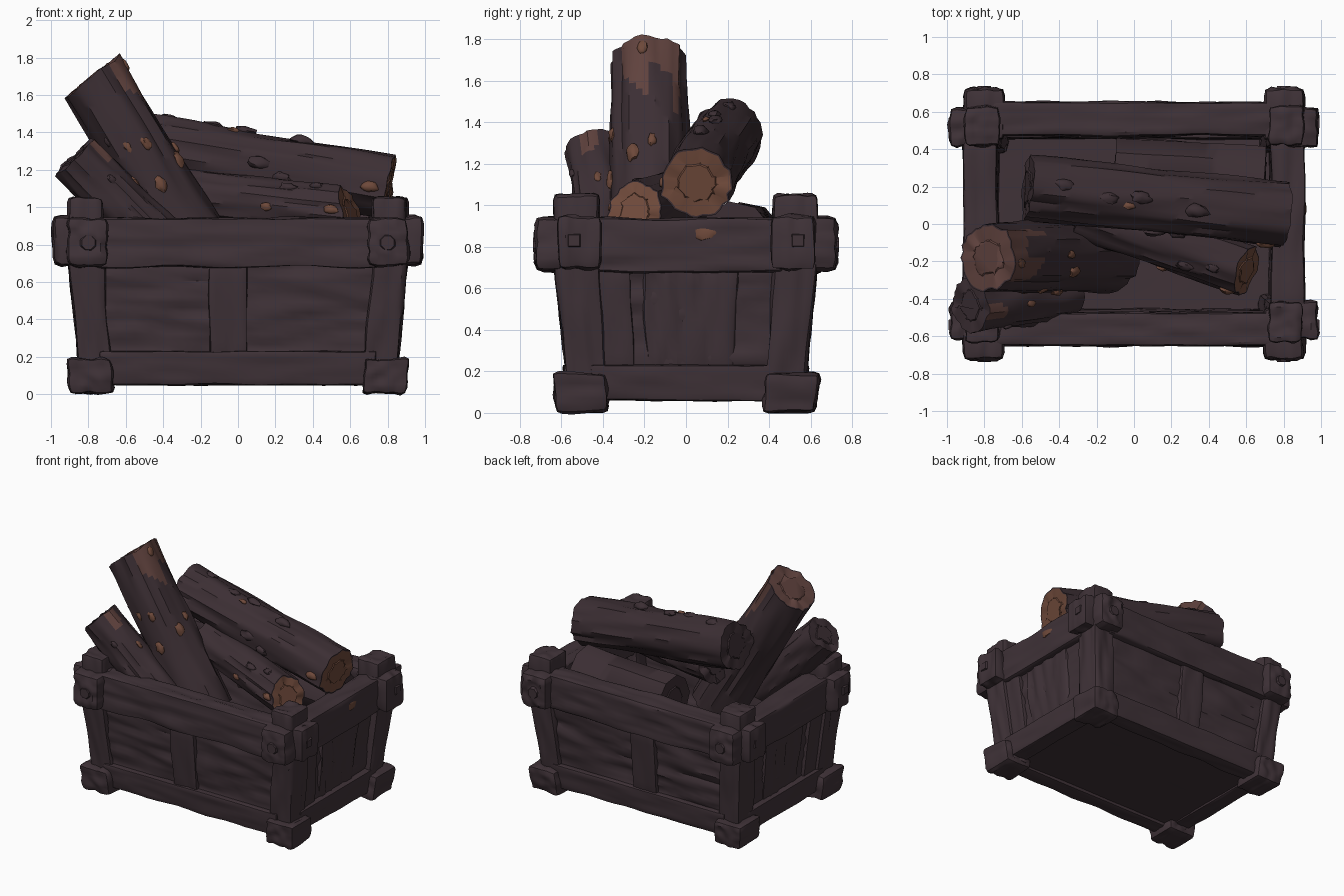
import bpy, bmesh, math
from mathutils import Vector, Matrix, noise

cube = bpy.data.objects.get("Cube")
if cube:
    bpy.data.objects.remove(cube, do_unlink=True)


def material(name, rgb):
    m = bpy.data.materials.new(name)
    m.use_nodes = True
    m.diffuse_color = (*rgb, 1)
    bsdf = next(n for n in m.node_tree.nodes if n.type == 'BSDF_PRINCIPLED')
    bsdf.inputs["Base Color"].default_value = (*rgb, 1)
    bsdf.inputs["Roughness"].default_value = 0.9
    return m


CRATE = material("crate_wood", (0.050, 0.032, 0.039))
BARK = material("dark_bark", (0.045, 0.028, 0.034))
CUT = material("cut_wood", (0.155, 0.066, 0.042))
BARE = material("bare_wood", (0.115, 0.054, 0.047))


def finish(bm, name, mats, angle=35):
    bmesh.ops.recalc_face_normals(bm, faces=bm.faces[:])
    mesh = bpy.data.meshes.new(name)
    bm.to_mesh(mesh)
    bm.free()
    for m in mats:
        mesh.materials.append(m)
    for p in mesh.polygons:
        p.use_smooth = True
    mesh.set_sharp_from_angle(angle=math.radians(angle))
    ob = bpy.data.objects.new(name, mesh)
    bpy.context.collection.objects.link(ob)
    return ob


def taper(co):
    # the crate narrows towards its foot
    d = 0.1 * (min(co.z, 0.7) - 0.7)
    co.x *= 1 + d / 0.9
    co.y *= 1 + d / 0.62


def beam(name, xr, yr, zr, bevel=0.015, rough=0.01):
    # rough-hewn block with grain running along its longest side
    lo = Vector((min(xr), min(yr), min(zr)))
    hi = Vector((max(xr), max(yr), max(zr)))
    size, mid = hi - lo, (hi + lo) / 2
    bm = bmesh.new()
    bmesh.ops.create_cube(bm, size=1)
    for v in bm.verts:
        v.co = Vector(a * b for a, b in zip(v.co, size))
    bmesh.ops.bevel(bm, geom=bm.edges[:], offset=bevel, segments=2, profile=0.6, affect='EDGES')
    axis = max(range(3), key=lambda i: size[i])
    for i in range(3):
        cuts = min(16, int(size[i] / (0.09 if i == axis else 0.03)))
        edges = [e for e in bm.edges
                 if abs((e.verts[0].co - e.verts[1].co)[i]) > size[i] - 2.5 * bevel]
        if cuts and edges:
            bmesh.ops.subdivide_edges(bm, edges=edges, cuts=cuts, use_grid_fill=True)
    bm.normal_update()
    freq = [4 if i == axis else 17 for i in range(3)]
    moved = []
    for v in bm.verts:
        p = v.co + mid
        n = noise.noise(Vector(a * f for a, f in zip(p, freq)))
        moved.append(p + v.normal * rough * n)
    for v, p in zip(bm.verts, moved):
        v.co = p
        taper(v.co)
    return finish(bm, name, [CRATE])


def blob(name, at, frame, size, mat):
    bm = bmesh.new()
    bmesh.ops.create_icosphere(bm, subdivisions=2, radius=1)
    for v in bm.verts:
        k = 1 + 0.5 * noise.noise(v.co * 1.5 + at * 9)
        v.co = at + frame @ Vector(a * s * k for a, s in zip(v.co, size))
    finish(bm, name, [mat], 50)


def peg(name, at, axis, sides, radius):
    bm = bmesh.new()
    turn = Vector((0, 0, 1)).rotation_difference(axis).to_matrix().to_4x4()
    bmesh.ops.create_cone(bm, cap_ends=True, segments=sides, radius1=radius * 1.15,
                          radius2=radius * 0.85, depth=0.03,
                          matrix=Matrix.Translation(at) @ turn @ Matrix.Rotation(math.pi / sides, 4, 'Z'))
    finish(bm, name, [CRATE])


# Corner posts with feet, brackets and pegs
for sx in (-1, 1):
    for sy in (-1, 1):
        tag = ("front_" if sy < 0 else "back_") + ("left" if sx > 0 else "right")

        def corner(part, x0, x1, y0, y1, z0, z1, bevel):
            beam(f"{tag}_{part}", (sx * x0, sx * x1), (sy * y0, sy * y1), (z0, z1), bevel, 0.018)

        corner("post", 0.72, 0.905, 0.42, 0.63, 0.04, 1.05, 0.025)
        corner("foot", 0.72, 0.97, 0.42, 0.70, 0.005, 0.19, 0.03)
        corner("side_bracket", 0.74, 0.985, 0.41, 0.62, 0.69, 0.95, 0.04)
        corner("face_bracket", 0.695, 0.91, 0.45, 0.725, 0.685, 0.945, 0.04)
        peg(tag + "_round_peg", Vector((sx * 0.80, sy * 0.722, 0.81)), Vector((0, sy, 0)), 8, 0.045)
        peg(tag + "_square_peg", Vector((sx * 0.978, sy * 0.54, 0.83)), Vector((sx, 0, 0)), 4, 0.045)

# Long walls, front and back
for s, tag in ((-1, "front"), (1, "back")):
    beam(tag + "_top_rail", (-0.76, 0.76), (s * 0.475, s * 0.65), (0.68, 0.94), 0.018, 0.018)
    beam(tag + "_bottom_rail", (-0.78, 0.78), (s * 0.5, s * 0.64), (0.05, 0.23))
    beam(tag + "_stile", (-0.155, 0.05), (s * 0.53, s * 0.622), (0.2, 0.7), 0.01)
    beam(tag + "_panel", (-0.76, 0.76), (s * 0.53, s * 0.596), (0.2, 0.7), 0.01, 0.028)

# Short walls
for s, tag in ((-1, "right"), (1, "left")):
    beam(tag + "_top_rail", (s * 0.735, s * 0.91), (-0.47, 0.47), (0.68, 0.935), 0.018, 0.018)
    beam(tag + "_bottom_rail", (s * 0.77, s * 0.91), (-0.5, 0.5), (0.06, 0.23))
    beam(tag + "_wide_board", (s * 0.8, s * 0.868), (-0.2, 0.25), (0.2, 0.7), 0.01, 0.025)
    beam(tag + "_stile", (s * 0.8, s * 0.88), (-0.45, -0.27), (0.2, 0.7), 0.01)
    beam(tag + "_panel", (s * 0.79, s * 0.855), (-0.46, 0.46), (0.2, 0.7), 0.01, 0.02)

beam("crate_floor", (-0.84, 0.84), (-0.58, 0.58), (0.075, 0.12), 0.005, 0.003)


def log(name, a, b, r, ends=(0, 0), slant=(0, 0), bare=0.0, bare_arc=(0, 180), chips=(),
        sides=36, wear=1.0):
    # ends: material index of the two cuts; slant: how far each cut leans
    # bare: stripped length at the first end, within bare_arc (degrees from the front, 90 is up)
    # chips: (place along log, angle, length, material)
    a, b = Vector(a), Vector(b)
    d = (b - a).normalized()
    u = d.cross(Vector((0, 0, 1))).normalized()
    v = u.cross(d)
    rings = max(8, int((b - a).length / 0.035))
    bm = bmesh.new()
    loops = []
    for i in range(rings + 1):
        t = i / rings
        loop = []
        for k in range(sides):
            q = 2 * math.pi * k / sides
            c, s = math.cos(q), math.sin(q)
            n = (0.09 * noise.noise(Vector((c * 1.2, s * 1.2, t * 2 + r * 90)))
                 + 0.13 * noise.noise(Vector((c * 4.5, s * 4.5, t * 2.5 + r * 50))))
            slip = 0.02 * noise.noise(Vector((c * 2, s * 2, r * 70))) if i in (0, rings) else 0
            slip -= s * (slant[0] * (1 - t) + slant[1] * t)
            loop.append(bm.verts.new(a.lerp(b, t) + d * slip + (u * c + v * s) * r * (1 + wear * n)))
        loops.append(loop)
    for i in range(rings):
        for k in range(sides):
            j = (k + 1) % sides
            f = bm.faces.new((loops[i][k], loops[i][j], loops[i + 1][j], loops[i + 1][k]))
            q = 360 * (k + 0.5) / sides
            edge = bare * (1 + 1.3 * noise.noise(Vector((q / 25, r * 40, i * 0.12))))
            if (i + 0.5) / rings < edge and bare_arc[0] < q < bare_arc[1]:
                f.material_index = 2
    # sawn ends with a thin bark rim and one shallow growth ring
    for loop, mat in ((loops[0][::-1], ends[0]), (loops[-1], ends[1])):
        cap = bm.faces.new(loop)
        bm.normal_update()
        for width, depth, index in ((0.05, 0, 0), (0.4, 0.003, mat), (0.04, -0.006, mat)):
            rim = bmesh.ops.inset_region(bm, faces=[cap], thickness=r * width, depth=depth)
            for f in rim["faces"]:
                f.material_index = index
        cap.material_index = mat
    finish(bm, name, [BARK, CUT, BARE], 40)
    for i, (t, deg, length, mat) in enumerate(chips):
        q = math.radians(deg)
        out = u * math.cos(q) + v * math.sin(q)
        frame = Matrix((d, d.cross(out), out)).transposed()
        blob(f"{name}_chip_{i}", a.lerp(b, t) + out * r, frame,
             (length, length * 0.6, length * 0.4), mat)


# Firewood
log("tall_log", (-0.78, -0.18, 1.70), (-0.14, -0.18, 0.64), 0.185, (2, 0), (0.025, 0), 0.17, (35, 150),
    [(0.28, -35, 0.03, BARK), (0.37, 20, 0.04, CUT), (0.5, 65, 0.05, CUT), (0.55, 5, 0.045, CUT),
     (0.45, 95, 0.035, CUT), (0.03, 80, 0.04, CUT), (0.34, -10, 0.03, CUT)])
log("short_leaning_log", (-0.875, -0.44, 1.27), (-0.37, -0.38, 0.76), 0.14, bare=0.2, bare_arc=(45, 88),
    chips=[(0.3, 20, 0.03, BARK), (0.45, 80, 0.03, CUT)])
log("large_back_log", (-0.57, 0.2, 1.34), (0.81, 0.05, 1.11), 0.17, (0, 1),
    chips=[(0.12, 100, 0.05, BARK), (0.3, 85, 0.05, BARK), (0.42, 92, 0.055, BARK), (0.64, 80, 0.06, BARK),
           (0.5, 5, 0.055, BARK), (0.6, -15, 0.05, BARK), (0.94, -5, 0.05, CUT), (0.38, 75, 0.03, CUT)])
log("low_front_log", (-0.3, 0.06, 1.07), (0.6, -0.25, 0.97), 0.135, (0, 1), (0, 0.065),
    chips=[(0.93, 5, 0.04, CUT), (0.8, 70, 0.04, BARK), (0.55, -5, 0.035, CUT), (0.65, 50, 0.045, BARK)])
log("low_back_log", (-0.1, 0.29, 0.83), (0.7, 0.24, 0.83), 0.185, sides=9, wear=0.4)

# Chipped patch on the left rail
blob("left_rail_chip", Vector((0.905, 0.09, 0.86)), Matrix.Identity(3), (0.015, 0.06, 0.035), CUT)
